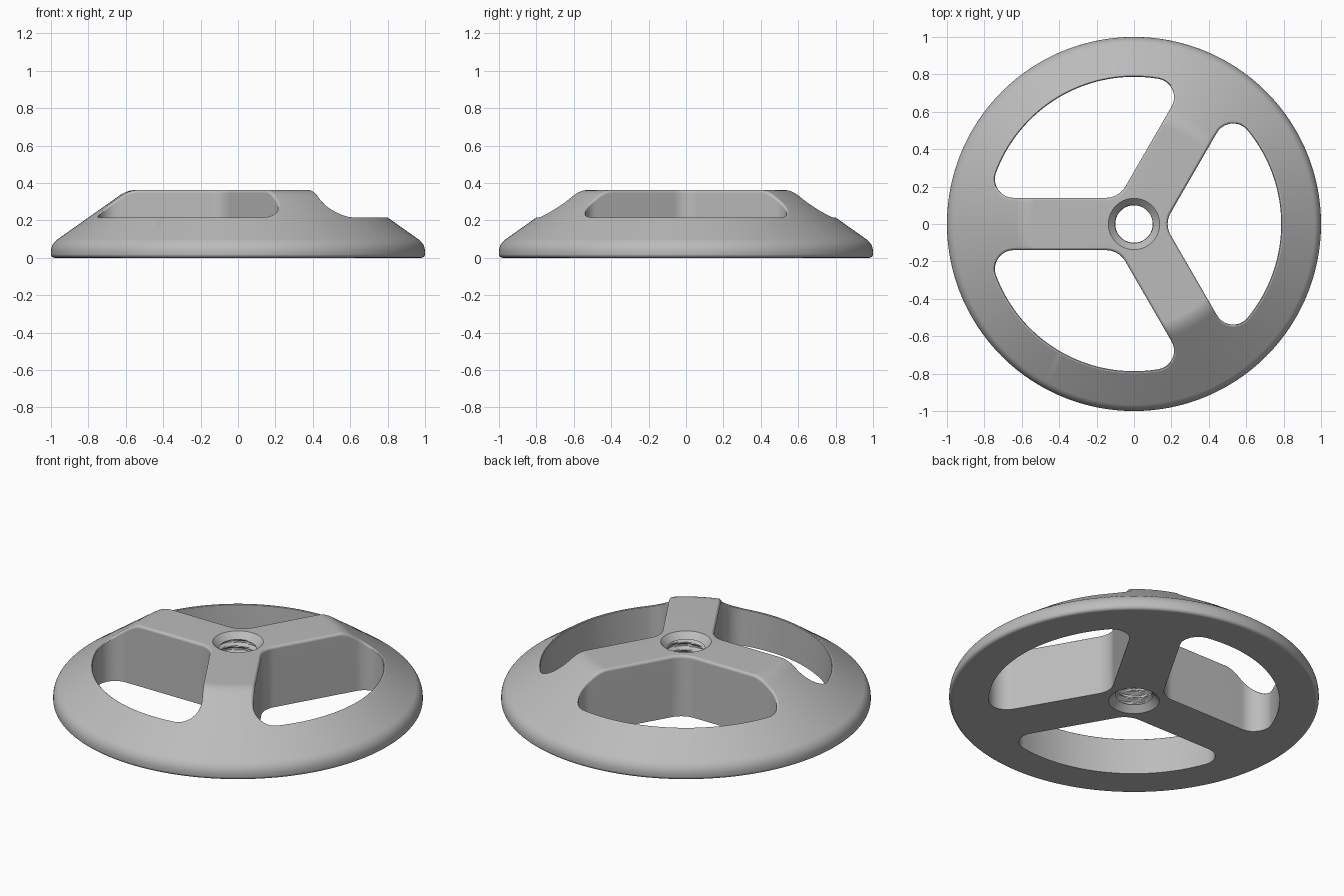
import bpy, bmesh
from math import sin, cos, tan, pi, radians, degrees, asin, sqrt, hypot

if "Cube" in bpy.data.objects:
    bpy.data.objects.remove(bpy.data.objects["Cube"])

SEGMENTS = 192
TOP = 0.362            # height of the hub and spokes
SLOPE = 0.706          # fall of the conical rim
HALF_SPOKE = 0.14
WALL = 0.787           # radius of the rim's inner wall
BORE, SINK = 0.1, 0.137
PITCH, THREAD = 0.045, 0.022
FILLET = 0.016


def surface(r):
    """Height of the upper surface, blending the flat hub into the cone."""
    cone = 0.215 - (r - 0.8) * SLOPE
    blend = 0.03
    h = max(blend - abs(TOP - cone), 0) / blend
    return min(TOP, cone) - h * h * blend / 4


def new_object(name, bm):
    bmesh.ops.recalc_face_normals(bm, faces=bm.faces)
    mesh = bpy.data.meshes.new(name)
    bm.to_mesh(mesh)
    bm.free()
    obj = bpy.data.objects.new(name, mesh)
    bpy.context.collection.objects.link(obj)
    return obj


def bridge(bm, a, b):
    n = len(a)
    for i in range(n):
        bm.faces.new((a[i], a[(i + 1) % n], b[(i + 1) % n], b[i]))


def bore_radius(z, turn):
    """Helical thread, opened by a countersink at each end."""
    phase = (z / PITCH - turn) % 1
    groove = THREAD * min(1, max(0, 1.6 - abs(phase - 0.5) * 4))
    sink = SINK - min(z, TOP - z)
    return max(sink, BORE + (groove if sink < BORE else 0))


# Outer profile: underside, rounded rim edge, cone and hub top
profile = []
for i in range(7):
    a = radians(-90 + 15 * i)
    profile.append((0.98 + 0.02 * cos(a), 0.02 + 0.02 * sin(a)))
edge_r = 0.08
edge_z = 0.074 - edge_r * tan(radians(27.5))
for i in range(9):
    a = radians(55 * i / 8)
    profile.append((1 - edge_r + edge_r * cos(a), edge_z + edge_r * sin(a)))
for i in range(13):
    r = 0.636 - 0.0073 * i
    profile.append((r, surface(r)))

# Revolved handwheel body with threaded bore
bm = bmesh.new()
rings = []
turns = [i / SEGMENTS for i in range(SEGMENTS)]
for r, z in profile:
    rings.append([bm.verts.new((r * cos(2 * pi * t), r * sin(2 * pi * t), z)) for t in turns])
ROWS = 72
for k in range(ROWS + 1):
    z = TOP * (1 - k / ROWS)
    ring = []
    for t in turns:
        r = bore_radius(z, t)
        ring.append(bm.verts.new((r * cos(2 * pi * t), r * sin(2 * pi * t), z)))
    rings.append(ring)
for a, b in zip(rings, rings[1:] + rings[:1]):
    bridge(bm, a, b)
wheel = new_object("handwheel", bm)

# Window outline as keys of arc centre, radius and angle
inner_r, outer_r = 0.12, 0.1
inner_x = (HALF_SPOKE + inner_r) / sin(radians(60))
reach = WALL - outer_r
corner = 60 - degrees(asin((HALF_SPOKE + outer_r) / reach))
cx, cy = reach * cos(radians(corner)), reach * sin(radians(corner))
keys = [(inner_x, 0, inner_r, 210), (inner_x, 0, inner_r, 150),
        (cx, cy, outer_r, 150), (cx, cy, outer_r, corner),
        (0, 0, WALL, corner), (0, 0, WALL, -corner),
        (cx, -cy, outer_r, -corner), (cx, -cy, outer_r, -150),
        (inner_x, 0, inner_r, -150)]
steps = [10, 30, 18, 0, 36, 0, 18, 30]
outline = []
for start, end, n in zip(keys, keys[1:], steps):
    for i in range(n):
        outline.append([p + (q - p) * i / n for p, q in zip(start, end)])

# Window cutter, flared at the top to round the upper edge
bm = bmesh.new()
flare = [(FILLET * (1 - cos(radians(a))), FILLET * (1 - sin(radians(a))))
         for a in (0, 22, 45, 65)]
flare.append((FILLET * 1.05, -0.002))
for spoke in range(3):
    spin = radians(120 * spoke)

    def make_ring(offset, drop=0, level=None):
        ring = []
        for x, y, r, ang in outline:
            px = x + (r + offset) * cos(radians(ang))
            py = y + (r + offset) * sin(radians(ang))
            z = surface(hypot(px, py)) - drop if level is None else level
            ring.append(bm.verts.new((px * cos(spin) - py * sin(spin),
                                      px * sin(spin) + py * cos(spin), z)))
        return ring

    loops = [make_ring(0, level=-0.1)]
    loops += [make_ring(o, d) for o, d in flare]
    loops.append(make_ring(flare[-1][0], level=0.6))
    for a, b in zip(loops, loops[1:]):
        bridge(bm, a, b)
    bm.faces.new(loops[0])
    bm.faces.new(loops[-1])
cutter = new_object("window_cutter", bm)
cutter.hide_render = True

# Cut the windows, then drop the cutter
bpy.ops.object.select_all(action='DESELECT')
wheel.select_set(True)
bpy.context.view_layer.objects.active = wheel
cut = wheel.modifiers.new("windows", 'BOOLEAN')
cut.operation = 'DIFFERENCE'
cut.solver = 'EXACT'
cut.object = cutter
bpy.ops.object.modifier_apply(modifier=cut.name)
bpy.data.objects.remove(cutter)

# Plain grey metal
grey = bpy.data.materials.new("grey_metal")
grey.use_nodes = True
colour = (0.5, 0.5, 0.5, 1)
grey.diffuse_color = colour
grey.node_tree.nodes["Principled BSDF"].inputs["Base Color"].default_value = colour
wheel.data.materials.clear()
wheel.data.materials.append(grey)

# Smooth shading with flat areas kept flat
bpy.ops.object.shade_smooth_by_angle(angle=radians(32))
weighted = wheel.modifiers.new("flat_areas", 'WEIGHTED_NORMAL')
weighted.keep_sharp = True
